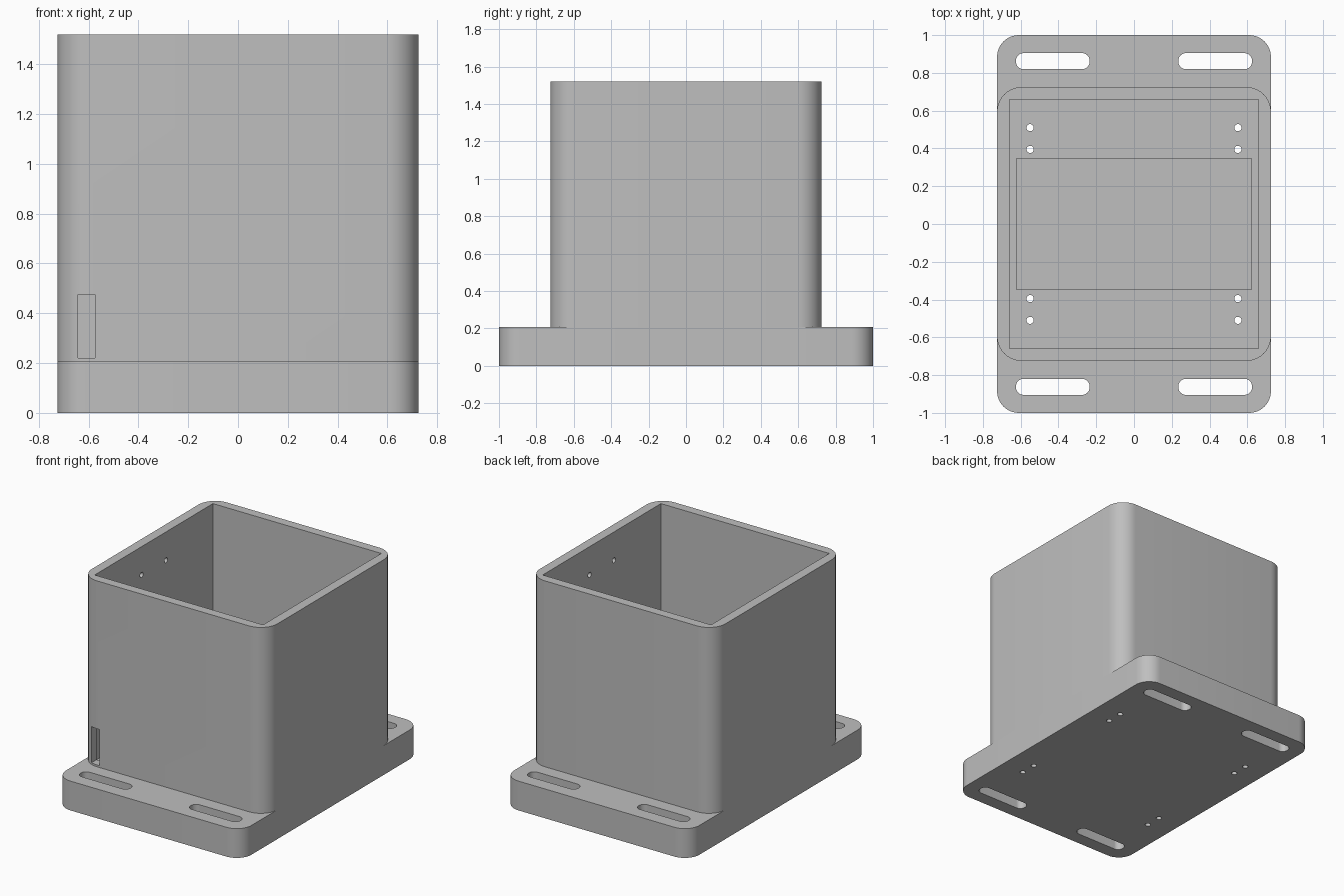
import bpy, bmesh, math
from mathutils import Matrix

if "Cube" in bpy.data.objects:
    bpy.data.objects.remove(bpy.data.objects["Cube"])

grey = bpy.data.materials.new("light grey")
grey.diffuse_color = (0.52, 0.52, 0.52, 1)
grey.use_nodes = True
grey.node_tree.nodes["Principled BSDF"].inputs["Base Color"].default_value = grey.diffuse_color


def prism(bm, cx, cy, w, d, r, z0, z1, seg=10):
    """Add an upright block with rounded vertical corners."""
    pts = []
    for k, (sx, sy) in enumerate([(1, 1), (-1, 1), (-1, -1), (1, -1)]):
        ox, oy = cx + sx * (w / 2 - r), cy + sy * (d / 2 - r)
        for i in range(seg + 1 if r else 1):
            a = math.pi / 2 * (k + i / seg)
            pts.append((ox + r * math.cos(a), oy + r * math.sin(a), z0))
    face = bm.faces.new([bm.verts.new(p) for p in pts])
    ext = bmesh.ops.extrude_face_region(bm, geom=[face])
    top = [v for v in ext["geom"] if isinstance(v, bmesh.types.BMVert)]
    bmesh.ops.translate(bm, verts=top, vec=(0, 0, z1 - z0))


def make(name, bm):
    bmesh.ops.recalc_face_normals(bm, faces=bm.faces)
    me = bpy.data.meshes.new(name)
    bm.to_mesh(me)
    bm.free()
    me.materials.append(grey)
    ob = bpy.data.objects.new(name, me)
    bpy.context.collection.objects.link(ob)
    return ob


def carve(ob, cutter_bm):
    """Cut the shapes out of a part, then shade its round corners smooth."""
    cutter = make(ob.name + "_cutter", cutter_bm)
    cutter.hide_render = True
    mod = ob.modifiers.new("cut", 'BOOLEAN')
    mod.operation, mod.solver, mod.object = 'DIFFERENCE', 'EXACT', cutter
    bpy.ops.object.select_all(action='DESELECT')
    ob.select_set(True)
    bpy.context.view_layer.objects.active = ob
    bpy.ops.object.modifier_apply(modifier=mod.name)
    bpy.data.objects.remove(cutter)
    bpy.ops.object.shade_smooth_by_angle(angle=math.radians(30))


BASE_TOP, TOP = 0.207, 1.52

# Base plate with mounting slots, screw holes and a floor pocket
bm = bmesh.new()
prism(bm, 0, 0, 1.45, 2.0, 0.115, 0, BASE_TOP)
base = make("base_plate", bm)
cut = bmesh.new()
prism(cut, 0, 0, 1.245, 0.695, 0, 0.07, 0.4)
for sx in (-1, 1):
    for sy in (-1, 1):
        prism(cut, sx * 0.43, sy * 0.862, 0.39, 0.085, 0.04, -0.1, 0.4)
        for y in (0.395, 0.51):
            prism(cut, sx * 0.55, sy * y, 0.038, 0.038, 0.019, -0.1, 0.4, seg=5)
carve(base, cut)

# Open-topped housing with a cable slot and blind holes inside the side walls
bm = bmesh.new()
prism(bm, 0, 0, 1.45, 1.45, 0.13, BASE_TOP, TOP)
housing = make("housing", bm)
cut = bmesh.new()
prism(cut, 0, 0, 1.316, 1.32, 0, 0.1, 1.7)
carve(housing, cut)

cut = bmesh.new()
prism(cut, -0.608, -0.7, 0.068, 0.2, 0, 0.22, 0.475)
for sx in (-1, 1):
    for y in (-0.135, 0.135):
        bmesh.ops.create_cone(
            cut, cap_ends=True, segments=20, radius1=0.018, radius2=0.018, depth=0.1,
            matrix=Matrix.Translation((sx * 0.645, y, 1.32)) @ Matrix.Rotation(math.pi / 2, 4, 'Y'))
carve(housing, cut)
